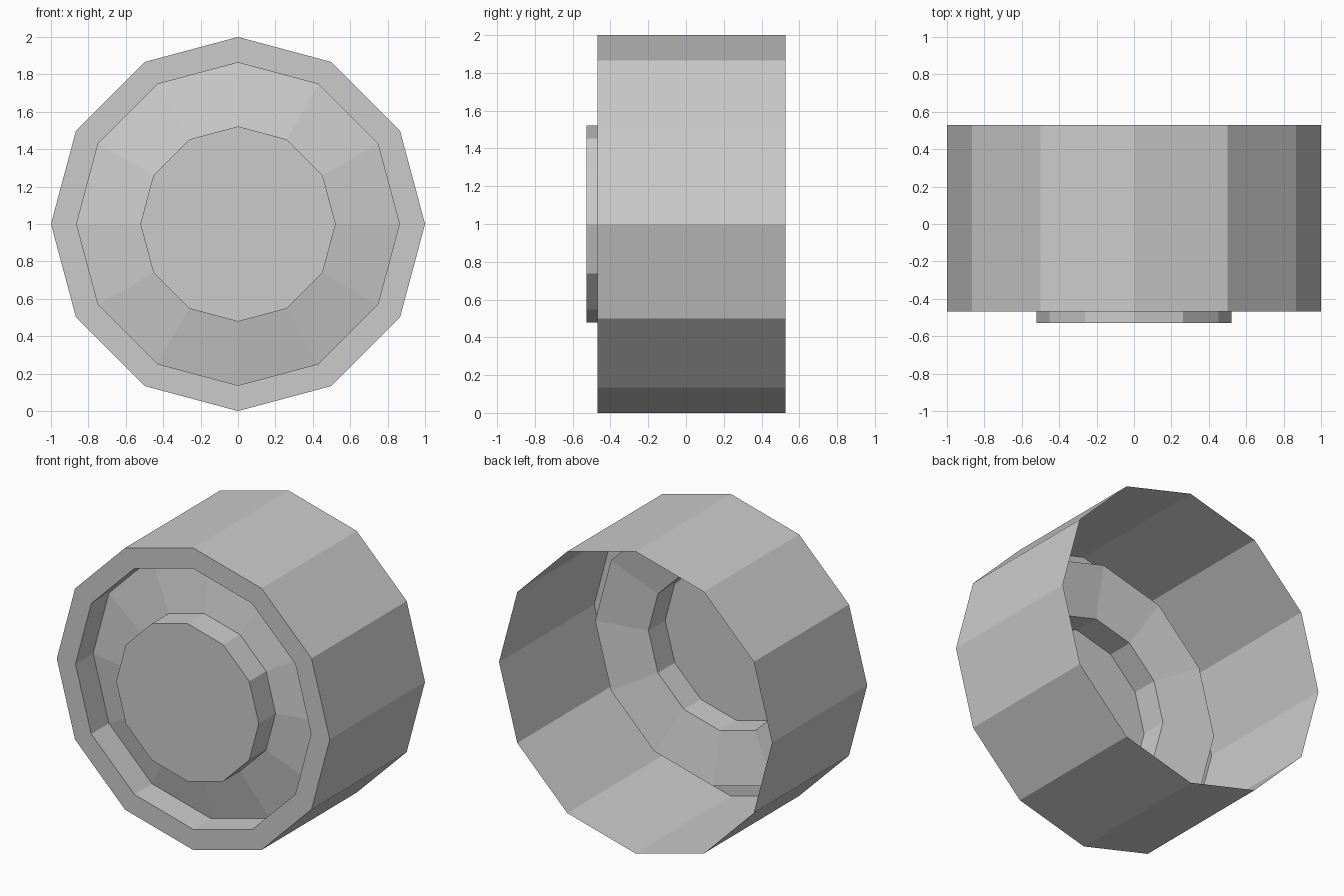
import bpy, bmesh
from math import cos, sin, tau

cube = bpy.data.objects.get("Cube")
if cube:
    bpy.data.objects.remove(cube, do_unlink=True)

SIDES = 12

grey = bpy.data.materials.new("plain_grey")
grey.use_nodes = True
colour = (0.6, 0.6, 0.6, 1)
grey.diffuse_color = colour
grey.node_tree.nodes["Principled BSDF"].inputs["Base Color"].default_value = colour

# Profile as (radius, y): open back edge, front rim, recess, sloped dish, raised hub
profile = [(1.0, 0.528), (1.0, -0.468), (0.863, -0.468),
           (0.863, -0.283), (0.522, -0.352), (0.522, -0.528)]

bm = bmesh.new()
rings = [[bm.verts.new((r * cos(tau * i / SIDES), y, 1 + r * sin(tau * i / SIDES)))
          for i in range(SIDES)] for r, y in profile]

# Walls between neighbouring rings
for a, b in zip(rings, rings[1:]):
    for i in range(SIDES):
        j = (i + 1) % SIDES
        bm.faces.new((a[i], a[j], b[j], b[i]))

# Flat hub cap
bm.faces.new(rings[-1])

# Face normals outward, toward the front on the cap
bm.normal_update()
bmesh.ops.recalc_face_normals(bm, faces=bm.faces)
bm.normal_update()
if max(bm.faces, key=lambda f: len(f.verts)).normal.y > 0:
    bmesh.ops.reverse_faces(bm, faces=bm.faces)

mesh = bpy.data.meshes.new("wheel")
bm.to_mesh(mesh)
bm.free()
mesh.materials.append(grey)
wheel = bpy.data.objects.new("wheel", mesh)
bpy.context.collection.objects.link(wheel)
